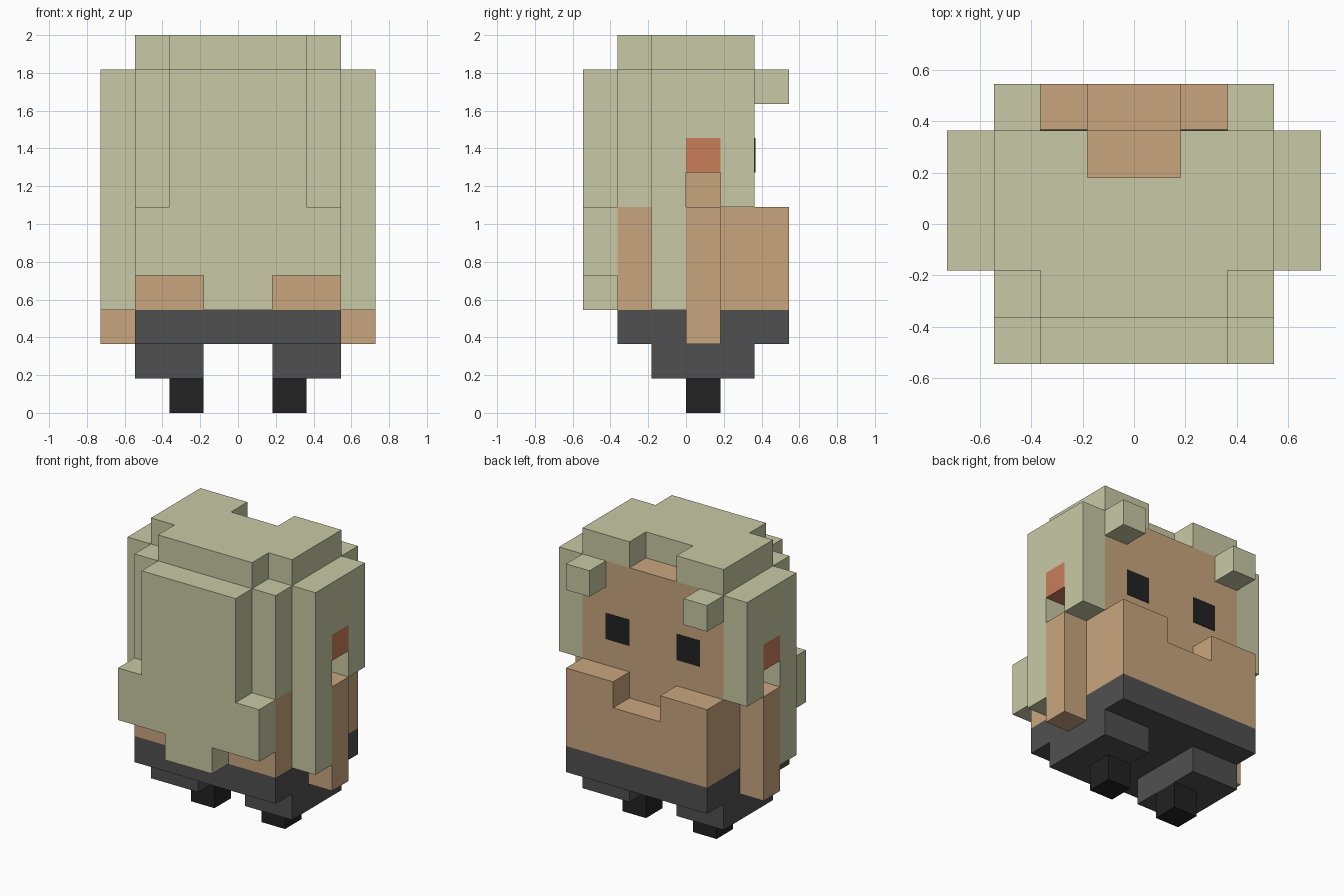
import bpy
import bmesh
from itertools import product
from mathutils import Vector

if "Cube" in bpy.data.objects:
    bpy.data.objects.remove(bpy.data.objects["Cube"])

U = 2 / 11  # size of one block


def material(name, hex_colour):
    def linear(c):
        return c / 12.92 if c <= 0.04045 else ((c + 0.055) / 1.055) ** 2.4
    rgb = [linear(int(hex_colour[i:i + 2], 16) / 255) for i in (0, 2, 4)]
    m = bpy.data.materials.new(name)
    m.use_nodes = True
    m.diffuse_color = (*rgb, 1)
    m.node_tree.nodes["Principled BSDF"].inputs["Base Color"].default_value = (*rgb, 1)
    return m


HAIR = material("pale_olive_hair", "C9C9A6")
SKIN = material("tan_skin", "C9A67F")
GREY = material("dark_grey_cloth", "505050")
BLACK = material("near_black", "222222")
RED = material("terracotta", "C87D5A")


def finish(name, bm, mat):
    bmesh.ops.recalc_face_normals(bm, faces=bm.faces)
    mesh = bpy.data.meshes.new(name)
    bm.to_mesh(mesh)
    bm.free()
    mesh.materials.append(mat)
    bpy.context.collection.objects.link(bpy.data.objects.new(name, mesh))


def cells(box):
    return set(product(*(range(a, b) for a, b in box)))


def blocks(name, mat, boxes, cuts=()):
    """Fuse block ranges (x, y, z) into one clean outer shell."""
    solid = set().union(*map(cells, boxes)) - set().union(*map(cells, cuts))
    bm = bmesh.new()
    for cell in solid:
        for axis, side in product(range(3), (0, 1)):
            near = list(cell)
            near[axis] += 2 * side - 1
            if tuple(near) in solid:
                continue
            loop = []
            for p, q in ((0, 0), (1, 0), (1, 1), (0, 1)):
                v = Vector(cell)
                v[axis] += side
                v[(axis + 1) % 3] += p
                v[(axis + 2) % 3] += q
                loop.append(bm.verts.new(v * U))
            bm.faces.new(loop if side else loop[::-1])
    bmesh.ops.remove_doubles(bm, verts=bm.verts, dist=0.001)
    bmesh.ops.dissolve_limit(bm, angle_limit=0.01, verts=bm.verts, edges=bm.edges)
    finish(name, bm, mat)


def pair(name, mat, boxes):
    """Left part as given (+x), right part mirrored."""
    blocks("left_" + name, mat, boxes)
    blocks("right_" + name, mat, [((-x[1], -x[0]), y, z) for x, y, z in boxes])


# Legs and hips
pair("shoe", BLACK, [((1, 2), (0, 1), (0, 1))])
pair("trouser_leg", GREY, [((1, 3), (-1, 2), (1, 2))])
blocks("hips", GREY, [((-3, 3), (-2, 3), (2, 3))])

# Torso with a notched front, and the arms
blocks("torso", SKIN, [((-3, 3), (-2, 3), (3, 6))], [((-1, 1), (2, 3), (5, 6))])
pair("arm", SKIN, [((3, 4), (0, 1), (2, 6))])

# Head, leaving the rear corners to the hair
blocks("head", SKIN, [((-3, 3), (-1, 2), (6, 10)), ((-2, 2), (-2, -1), (6, 10))])

# Hair: crown with fringe gap, long back, corner locks, side locks, fringe tufts
blocks("hair_crown", HAIR, [((-3, 3), (-1, 2), (10, 11)), ((-2, 2), (-2, -1), (10, 11))],
       [((-1, 1), (1, 2), (10, 11))])
blocks("back_hair", HAIR, [((-2, 2), (-3, -2), (4, 10)),
                           ((-3, 3), (-3, -2), (4, 6)),
                           ((-1, 1), (-3, -2), (3, 4))])
pair("corner_lock", HAIR, [((2, 3), (-2, -1), (6, 10))])
pair("side_lock", HAIR, [((3, 4), (-1, 0), (3, 10)),
                         ((3, 4), (0, 1), (8, 10)),
                         ((3, 4), (1, 2), (6, 10))])
pair("fringe_tuft", HAIR, [((2, 3), (2, 3), (9, 10))])

# Ear ornaments
pair("ear", RED, [((3, 4), (0, 1), (7, 8))])

# Eyes as thin plates on the face
for side, name in ((1, "left_eye"), (-1, "right_eye")):
    bm = bmesh.new()
    bmesh.ops.create_cube(bm, size=1)
    bmesh.ops.scale(bm, vec=(U, 0.006, U), verts=bm.verts)
    bmesh.ops.translate(bm, vec=(side * 1.5 * U, 2 * U, 7.5 * U), verts=bm.verts)
    finish(name, bm, BLACK)
